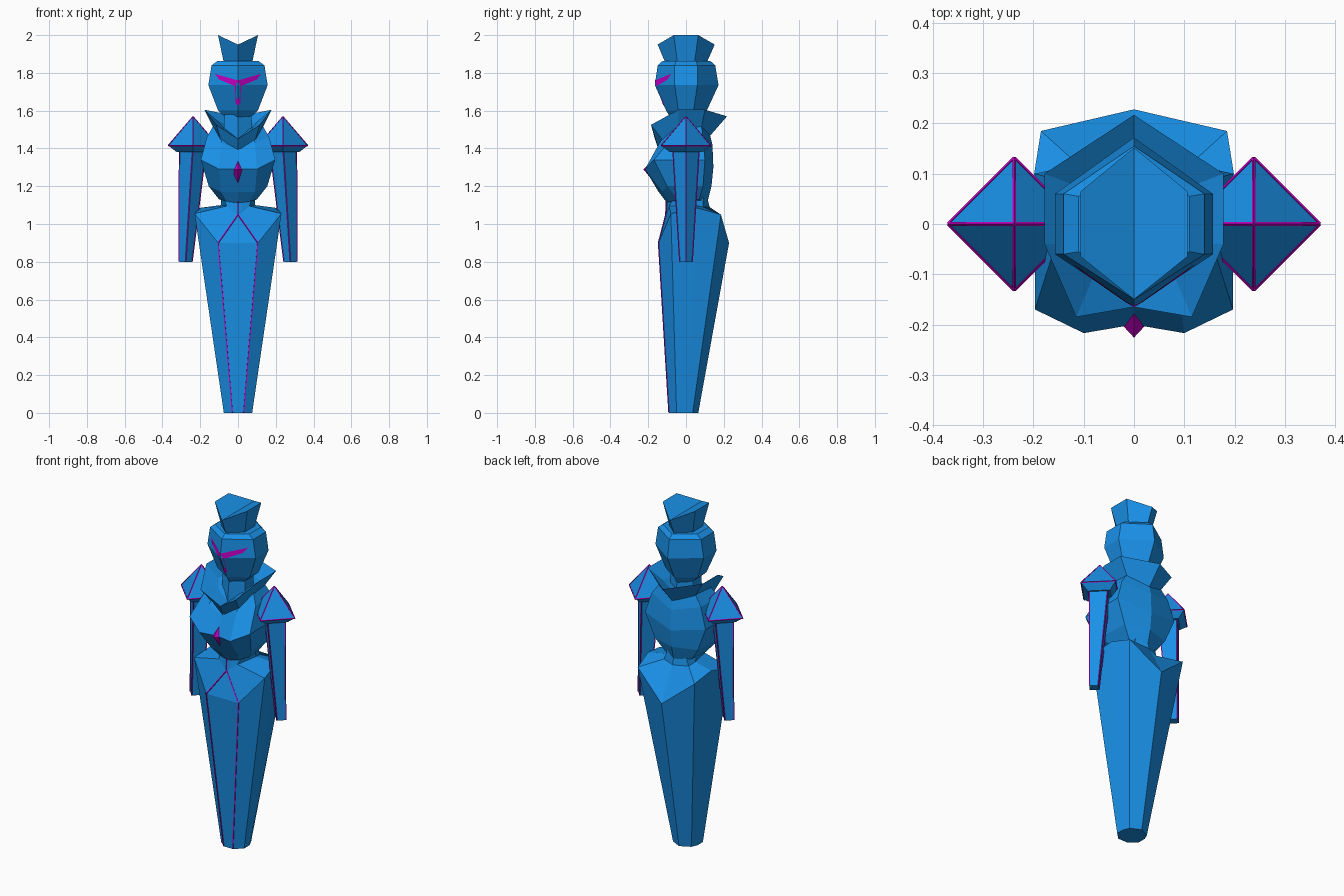
import bpy, bmesh
from mathutils import Vector, Matrix

if "Cube" in bpy.data.objects:
    bpy.data.objects.remove(bpy.data.objects["Cube"])


def material(name, color):
    m = bpy.data.materials.new(name)
    m.diffuse_color = color
    m.use_nodes = True
    m.node_tree.nodes["Principled BSDF"].inputs["Base Color"].default_value = m.diffuse_color
    return m


BLUE = material("blue_armour", (0.01, 0.28, 0.8, 1))
MAGENTA = material("magenta_trim", (0.55, 0.0, 0.55, 1))


def finish(name, bm, mat):
    bmesh.ops.remove_doubles(bm, verts=bm.verts, dist=1e-5)
    bmesh.ops.recalc_face_normals(bm, faces=bm.faces)
    me = bpy.data.meshes.new(name)
    bm.to_mesh(me)
    bm.free()
    me.materials.append(mat)
    ob = bpy.data.objects.new(name, me)
    bpy.context.collection.objects.link(ob)
    return ob


def loft(name, halves, mat=BLUE):
    """Skin half rings (front centre -> right -> back centre), mirrored in x."""
    bm = bmesh.new()
    n = len(halves[0])
    rings = []
    for h in halves:
        full = list(h) + [(-x, y, z) for x, y, z in h[-2:0:-1]]
        rings.append([bm.verts.new(p) for p in full])
    m = len(rings[0])
    for a, b in zip(rings, rings[1:]):
        for i in range(m):
            j = (i + 1) % m
            bm.faces.new((a[i], a[j], b[j], b[i]))
    for r in (rings[0], rings[-1]):
        bm.faces.new(r[:n])
        bm.faces.new(r[n - 1:] + r[:1])
    return finish(name, bm, mat)


def hexagon(z, x, side_y, front, back, zc=None):
    zc = z if zc is None else zc
    return [(0, -front, zc), (x, -side_y, z), (x, side_y, z), (0, back, zc)]


def diamonds(name, sections, mat=BLUE):
    """Diamond sections (x, z, radius) on y = 0."""
    bm = bmesh.new()
    rings = [[bm.verts.new((x + r * a, r * b, z))
              for a, b in ((1, 0), (0, 1), (-1, 0), (0, -1))]
             for x, z, r in sections]
    for a, b in zip(rings, rings[1:]):
        for i in range(4):
            j = (i + 1) % 4
            bm.faces.new((a[i], a[j], b[j], b[i]))
    bm.faces.new(rings[0])
    bm.faces.new(rings[-1])
    return finish(name, bm, mat)


def trim(name, paths, r=0.0035):
    """Thin square piping along polylines."""
    bm = bmesh.new()
    for path in paths:
        for p, q in zip(path, path[1:]):
            p, q = Vector(p), Vector(q)
            d = q - p
            mx = Matrix.Translation((p + q) / 2) @ d.to_track_quat('Z', 'Y').to_matrix().to_4x4()
            bmesh.ops.create_cone(bm, cap_ends=True, segments=4, radius1=r,
                                  radius2=r, depth=d.length, matrix=mx)
    return finish(name, bm, MAGENTA)


# Tapered lower body with faceted hips
loft("lower_body", [
    [(0, -.09, 0), (.03, -.09, 0), (.075, -.05, 0), (.075, 0, 0), (.06, .035, 0), (0, .065, 0)],
    [(0, -.145, .9), (.105, -.145, .9), (.23, -.08, 1.055), (.205, .06, 1.085), (.185, .185, 1.05), (0, .228, .9)],
    [(0, -.105, 1.05), (.01, -.105, 1.053), (.06, -.09, 1.095), (.09, .04, 1.1), (.08, .09, 1.09), (0, .125, 1.09)],
    [(0, -.1, 1.15), (.04, -.09, 1.15), (.08, -.06, 1.15), (.09, .03, 1.15), (.06, .09, 1.15), (0, .11, 1.15)],
])
trim("lower_body_trim", [[(0, -.104, 1.13), (0, -.107, 1.05)]] +
     [[(0, -.107, 1.05), (s * .105, -.146, .9), (s * .03, -.091, 0.003)] for s in (-1, 1)])

# Chest
loft("chest", [
    [(0, -.1, 1.11), (.06, -.09, 1.12), (.1, -.04, 1.13), (.09, .07, 1.13), (0, .11, 1.1)],
    [(0, -.145, 1.17), (.09, -.125, 1.17), (.155, -.1, 1.2), (.14, .09, 1.2), (0, .135, 1.2)],
    [(0, -.2, 1.29), (.1, -.217, 1.29), (.197, -.17, 1.34), (.197, .1, 1.34), (0, .145, 1.3)],
    [(0, -.15, 1.39), (.09, -.14, 1.43), (.165, -.07, 1.46), (.16, .09, 1.46), (0, .14, 1.42)],
    [(0, -.1, 1.43), (.07, -.09, 1.5), (.125, -.04, 1.53), (.11, .08, 1.53), (0, .12, 1.5)],
])

# Chest gem
bm = bmesh.new()
ring = [bm.verts.new(p) for p in ((0, -.16, 1.35), (.038, -.185, 1.285), (0, -.125, 1.165), (-.038, -.185, 1.285))]
tip, back = bm.verts.new((0, -.226, 1.29)), bm.verts.new((0, -.12, 1.28))
for i in range(4):
    for v in (tip, back):
        bm.faces.new((ring[i], ring[(i + 1) % 4], v))
finish("chest_gem", bm, MAGENTA)

# Flared collar with its inner slope, and neck
loft("collar", [
    [(0, -.14, 1.38), (.09, -.12, 1.44), (.125, -.04, 1.5), (.11, .08, 1.5), (0, .13, 1.47)],
    [(0, -.165, 1.45), (.115, -.185, 1.525), (.178, -.04, 1.605), (.178, .1, 1.605), (0, .217, 1.57)],
    [(0, -.1, 1.45), (.07, -.08, 1.5), (.1, -.04, 1.54), (.1, .07, 1.54), (0, .12, 1.52)],
])
loft("neck", [hexagon(1.42, .08, .04, .1, .1), hexagon(1.6, .07, .04, .08, .08)])

# Head and crown
loft("head", [
    hexagon(1.55, .05, .02, .055, .06, 1.52),
    hexagon(1.6, .105, .04, .105, .11),
    hexagon(1.735, .157, .06, .165, .172),
    hexagon(1.84, .14, .06, .15, .155),
    hexagon(1.862, .11, .055, .125, .13),
])
loft("crown", [hexagon(1.855, .075, .045, .11, .11), hexagon(2.0, .106, .065, .15, .152, 1.95)])


# Visor: brow and stem lying on the face
def on_face(x, z):
    y = -.165 + (.45 * (1.735 - z) if z < 1.735 else .14 * (z - 1.735))
    return (x, y + .67 * abs(x) - .004, z)


bm = bmesh.new()
for s in (-1, 1):
    for quad in (((0, 1.76), (.122, 1.795), (.1, 1.765), (.016, 1.73)),
                 ((0, 1.76), (.016, 1.73), (.012, 1.64), (0, 1.625))):
        bm.faces.new([bm.verts.new(on_face(s * x, z)) for x, z in quad])
finish("visor", bm, MAGENTA)

# Shoulder guards and arms with piping on the edges
for s, side in ((-1, "left"), (1, "right")):
    c = s * .238
    diamonds(side + "_shoulder", [(c, 1.38, .085), (c, 1.415, .131), (c, 1.57, .001)])
    diamonds(side + "_arm", [(s * .277, .8, .034), (s * .24, 1.39, .07)])
    dirs = ((1, 0), (0, 1), (-1, 0), (0, -1))
    base = [(c + .131 * a, .131 * b, 1.415) for a, b in dirs]
    trim(side + "_shoulder_trim", [base + base[:1]] + [[p, (c, 0, 1.568)] for p in base])
    trim(side + "_arm_trim", [[(s * .277 + .034 * a, .034 * b, .802), (s * .24 + .07 * a, .07 * b, 1.39)]
                              for a, b in dirs])
